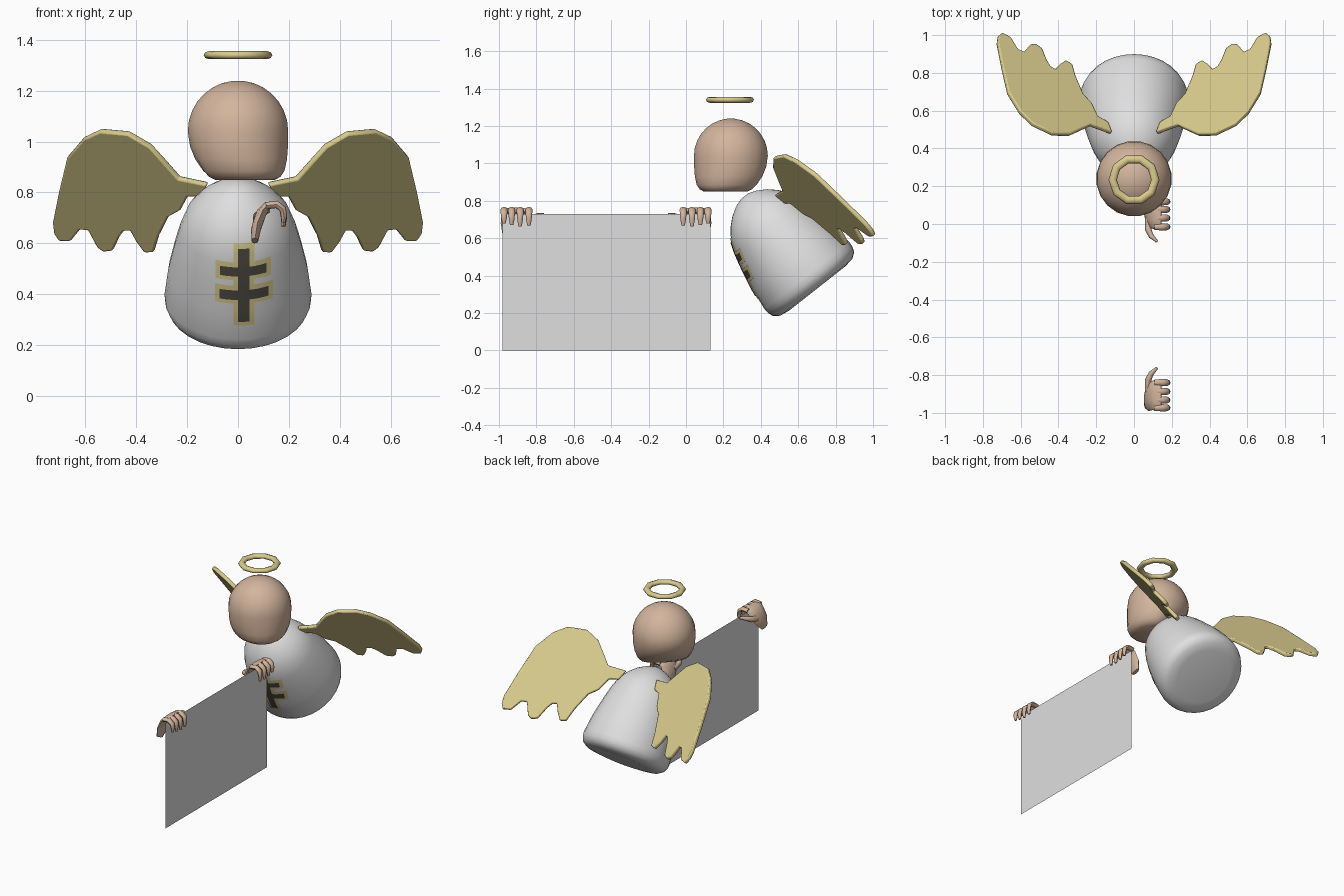
import bpy, bmesh, math
from mathutils import Vector, Matrix

if "Cube" in bpy.data.objects:
    bpy.data.objects.remove(bpy.data.objects["Cube"])


def material(name, rgb):
    m = bpy.data.materials.new(name)
    m.diffuse_color = (*rgb, 1)
    m.use_nodes = True
    m.node_tree.nodes["Principled BSDF"].inputs["Base Color"].default_value = m.diffuse_color
    return m


WHITE = material("white", (0.74, 0.74, 0.74))
SKIN = material("skin", (0.65, 0.46, 0.34))
GOLD = material("gold", (0.70, 0.60, 0.27))
DARK = material("dark_brown", (0.075, 0.068, 0.055))


def finish(bm, name, mat, angle=40):
    bmesh.ops.recalc_face_normals(bm, faces=bm.faces)
    me = bpy.data.meshes.new(name)
    bm.to_mesh(me)
    bm.free()
    ob = bpy.data.objects.new(name, me)
    bpy.context.collection.objects.link(ob)
    me.materials.append(mat)
    bpy.ops.object.select_all(action='DESELECT')
    ob.select_set(True)
    bpy.context.view_layer.objects.active = ob
    bpy.ops.object.shade_smooth_by_angle(angle=math.radians(angle))
    return ob


def loft(bm, rings):
    """Skin closed rings of points and cap both ends."""
    loops = [[bm.verts.new(p) for p in ring] for ring in rings]
    n = len(loops[0])
    for a, b in zip(loops, loops[1:]):
        for i in range(n):
            j = (i + 1) % n
            bm.faces.new((a[i], a[j], b[j], b[i]))
    bm.faces.new(loops[0][::-1])
    bm.faces.new(loops[-1])


def tube(bm, path, sizes, side, n=8):
    """Sweep an ellipse (width along side, thickness across) along a path."""
    path = [Vector(p) for p in path]
    rings = []
    for i, p in enumerate(path):
        t = (path[min(i + 1, len(path) - 1)] - path[max(i - 1, 0)]).normalized()
        nrm = t.cross(Vector(side)).normalized()
        s = nrm.cross(t)
        w, h = sizes[i]
        rings.append([p + s * w * math.cos(k * math.tau / n) + nrm * h * math.sin(k * math.tau / n)
                      for k in range(n)])
    loft(bm, rings)


# head: round skull with a straight jaw, turned to the front right
face, side = Vector((1, -1, 0)).normalized(), Vector((1, 1, 0)).normalized()
rows = [(0.85, .165, .125, .03), (0.862, .183, .15, .06), (0.885, .196, .17, .095),
        (0.93, .2, .188, .145), (0.98, .2, .197, .182), (1.04, .2, .2, .2)]
for k in range(1, 8):
    a = math.radians(k * 12)
    r = 0.2 * math.cos(a)
    rows.append((1.04 + 0.2 * math.sin(a), r, r, r))
rings = []
for z, front, wide, back in rows:
    ring = []
    for k in range(20):
        c, s = math.cos(k * math.tau / 20), math.sin(k * math.tau / 20)
        ring.append(Vector((0, 0.24, z)) + face * c * (front if c > 0 else back) + side * s * wide)
    rings.append(ring)
bm = bmesh.new()
loft(bm, rings)
finish(bm, "head", SKIN, 60)

# halo: ten-sided ring
bm = bmesh.new()
loops = []
for i in range(10):
    a = i * math.tau / 10
    loops.append([bm.verts.new(((0.113 + 0.022 * math.cos(b)) * math.cos(a),
                                0.235 + (0.113 + 0.022 * math.cos(b)) * math.sin(a),
                                1.34 + 0.016 * math.sin(b)))
                  for b in [k * math.tau / 8 for k in range(8)]])
for i in range(10):
    p, q = loops[i], loops[(i + 1) % 10]
    for k in range(8):
        bm.faces.new((p[k], p[k - 1], q[k - 1], q[k]))
finish(bm, "halo", GOLD, 60)

# body: leaning bell, turned around its own axis
PROFILE = [(-.018, .19), (-.01, .245), (.012, .276), (.04, .287), (.07, .289), (.19, .275), (.316, .249),
           (.40, .228), (.47, .203), (.525, .162), (.565, .118), (.595, .068), (.61, .025)]
LEAN = Matrix.Translation((0, 0.69, 0.345)) @ Matrix.Rotation(math.radians(38.2), 4, 'X')


def radius(u):
    for (u0, r0), (u1, r1) in zip(PROFILE, PROFILE[1:]):
        if u <= u1:
            return r0 + (r1 - r0) * (u - u0) / (u1 - u0)


bm = bmesh.new()
loft(bm, [[LEAN @ Vector((r * math.cos(k * math.tau / 32), r * math.sin(k * math.tau / 32), u))
           for k in range(32)] for u, r in PROFILE])
finish(bm, "body", WHITE, 60)


# chest ornament: thin crossed bars that follow the body, with a gold border
def bars(name, mat, grow, lift):
    bm = bmesh.new()
    for x0, x1, u0, u1 in [(0, .046, .155, .462), (-.07, .112, .352, .39), (-.072, .12, .252, .293)]:
        x0, x1, u0, u1 = x0 - grow, x1 + grow, u0 - grow, u1 + grow
        nx, nu = max(2, round((x1 - x0) / .02)), max(2, round((u1 - u0) / .02))
        grid = []
        for j in range(nu + 1):
            u = u0 + (u1 - u0) * j / nu
            r = radius(u) + lift
            xs = [x0 + (x1 - x0) * i / nx for i in range(nx + 1)]
            grid.append([bm.verts.new(LEAN @ Vector((x, -math.sqrt(r * r - x * x), u))) for x in xs])
        for j in range(nu):
            for i in range(nx):
                bm.faces.new((grid[j][i], grid[j][i + 1], grid[j + 1][i + 1], grid[j + 1][i]))
    finish(bm, name, mat)


bars("ornament_border", GOLD, 0.018, 0.003)
bars("ornament_bars", DARK, 0, 0.006)

# wings: scalloped slabs swept backwards, mirrored
OUTLINE = [(.12, .835), (.23, .858), (.285, .92), (.343, .984), (.43, 1.035), (.54, 1.045), (.606, 1.014),
           (.669, .94), (.70, .81), (.725, .685), (.72, .645), (.70, .615), (.655, .615), (.618, .66),
           (.586, .657), (.55, .59), (.525, .572), (.49, .577), (.465, .63), (.445, .655), (.42, .655),
           (.395, .61), (.365, .57), (.33, .57), (.312, .63), (.272, .709), (.225, .735), (.195, .79),
           (.14, .79)]
normal = Vector((-0.56, 1, 0.91)).normalized()
bm = bmesh.new()
loft(bm, [[Vector((x, 1.175 + 0.56 * x - 0.91 * z, z)) + normal * d for x, z in OUTLINE]
          for d in (-0.013, 0.013)])
wings = finish(bm, "wings", GOLD, 30)
bev = wings.modifiers.new("soft_edge", 'BEVEL')
bev.width, bev.segments = 0.007, 2
wings.modifiers.new("both_sides", 'MIRROR')

# sheet: single upright panel
bm = bmesh.new()
bm.faces.new([bm.verts.new((0.13, y, z)) for y, z in [(-.98, 0), (.13, 0), (.13, .73), (-.98, .73)]])
finish(bm, "sheet", WHITE)


# hands: palm behind the sheet, four fingers hooked over its top, thumb along it
def hand(name, flip):
    bm = bmesh.new()
    tube(bm, [(.066, .098, .61), (.072, .08, .66), (.09, .055, .715), (.115, .052, .748), (.145, .052, .752)],
         [(.03, .014), (.06, .02), (.078, .021), (.082, .017), (.075, .012)], (0, 1, 0), 10)
    for y, tip in [(.118, .68), (.077, .67), (.032, .664), (-.015, .667)]:
        tube(bm, [(.11, y, .748), (.152, y, .753), (.176, y, .735), (.181, y, (tip + .735) / 2), (.179, y, tip)],
             [(.017, .014), (.019, .015), (.018, .014), (.015, .012), (.009, .007)], (0, 1, 0))
    tube(bm, [(.075, .03, .69), (.075, -.03, .705), (.092, -.065, .72), (.122, -.093, .728)],
         [(.02, .017), (.019, .017), (.015, .014), (.008, .007)], (0, 0, 1))
    if flip:
        for v in bm.verts:
            v.co.y = -0.855 - v.co.y
    finish(bm, name, SKIN, 50)


hand("rear_hand", False)
hand("front_hand", True)
